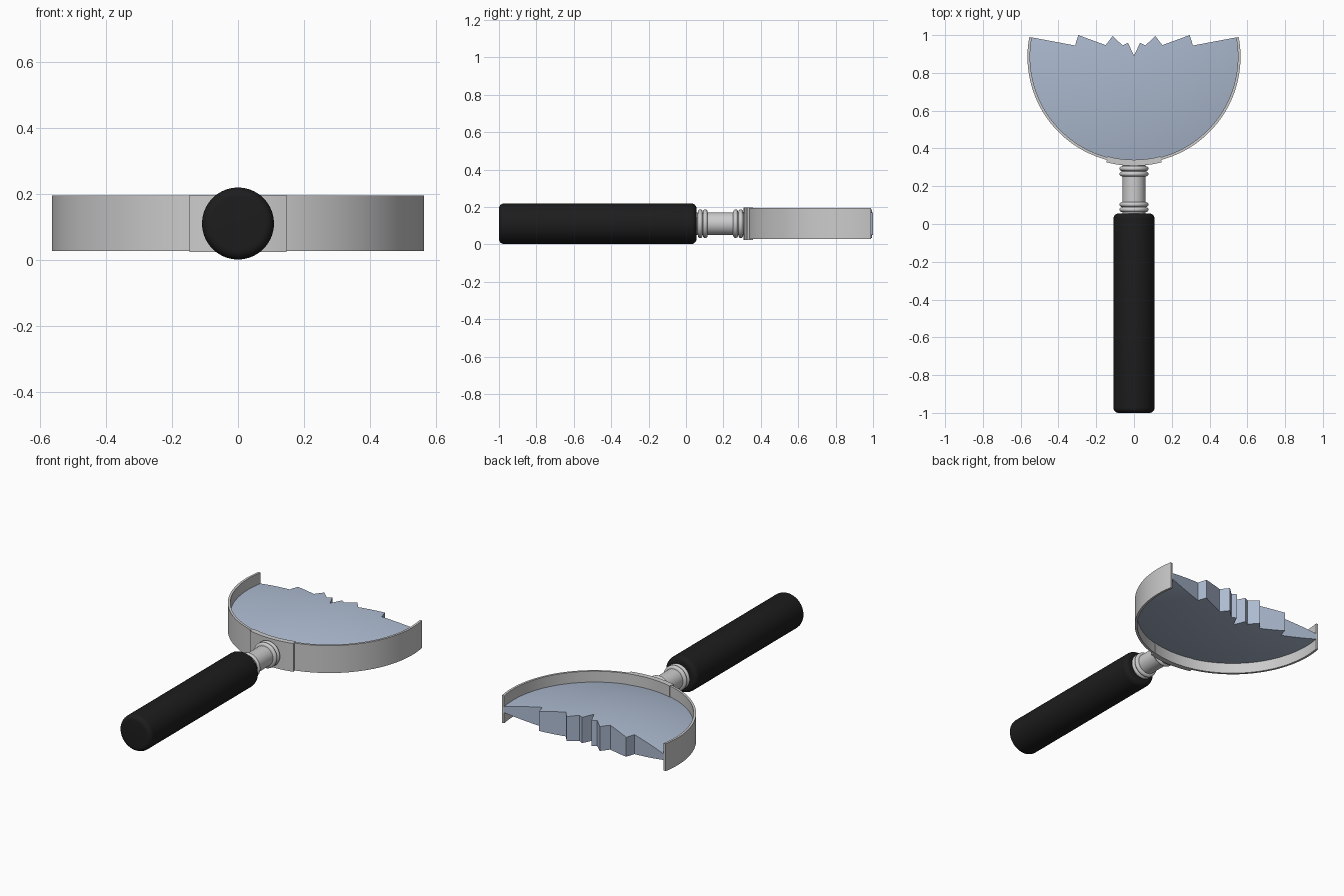
import bpy, bmesh, math

if "Cube" in bpy.data.objects:
    bpy.data.objects.remove(bpy.data.objects["Cube"])

CZ = 0.111            # height of the centre plane
CY = 0.885            # centre of the lens circle


def material(name, rgb):
    m = bpy.data.materials.new(name)
    m.diffuse_color = (*rgb, 1)
    m.use_nodes = True
    m.node_tree.nodes["Principled BSDF"].inputs["Base Color"].default_value = m.diffuse_color
    return m


def finish(name, verts, faces, mat=None, angle=35):
    me = bpy.data.meshes.new(name)
    me.from_pydata(verts, [], faces)
    bm = bmesh.new()
    bm.from_mesh(me)
    bmesh.ops.remove_doubles(bm, verts=bm.verts, dist=1e-5)
    bmesh.ops.recalc_face_normals(bm, faces=bm.faces)
    bm.to_mesh(me)
    bm.free()
    ob = bpy.data.objects.new(name, me)
    bpy.context.collection.objects.link(ob)
    if mat:
        me.materials.append(mat)
    bpy.ops.object.select_all(action='DESELECT')
    ob.select_set(True)
    bpy.context.view_layer.objects.active = ob
    bpy.ops.object.shade_smooth_by_angle(angle=math.radians(angle))
    return ob


def lathe(name, profile, mat=None, n=64):
    """Turn (radius, y) points about the handle axis and cap both ends."""
    verts = [(r * math.cos(2 * math.pi * i / n), y, CZ + r * math.sin(2 * math.pi * i / n))
             for r, y in profile for i in range(n)]
    faces = [(k * n + i, k * n + (i + 1) % n, (k + 1) * n + (i + 1) % n, (k + 1) * n + i)
             for k in range(len(profile) - 1) for i in range(n)]
    last = (len(profile) - 1) * n
    faces += [tuple(range(n)), tuple(range(last, last + n))]
    return finish(name, verts, faces, mat)


def arc_band(name, r_in, r_out, half_angle, z0, z1, n):
    """Curved strap around the lens, centred on the handle side."""
    verts = []
    for i in range(n + 1):
        a = -math.pi / 2 - half_angle + 2 * half_angle * i / n
        for r, z in ((r_in, z0), (r_out, z0), (r_out, z1), (r_in, z1)):
            verts.append((r * math.cos(a), CY + r * math.sin(a), z))
    faces = [(4 * i + j, 4 * i + (j + 1) % 4, 4 * i + 4 + (j + 1) % 4, 4 * i + 4 + j)
             for i in range(n) for j in range(4)]
    faces += [(0, 1, 2, 3), tuple(4 * n + j for j in range(4))]
    return finish(name, verts, faces)


# handle grip with rounded ends
R, B = 0.109, 0.028
rim = [(R - B + B * math.sin(t * math.pi / 12), B - B * math.cos(t * math.pi / 12)) for t in range(7)]
grip = [(r, -1 + d) for r, d in rim] + [(r, 0.056 - d) for r, d in reversed(rim)]
lathe("handle_grip", grip, material("black_grip", (0.012, 0.012, 0.012)))

# metal neck with two pairs of rounded collars
neck = [(0.06, 0.03)]
for y in (0.076, 0.103, 0.265, 0.293):
    for t in range(9):
        a = math.pi * t / 8
        neck.append((0.061 + 0.016 * math.sin(a), y - 0.0132 * math.cos(a)))
neck.append((0.06, 0.318))
lathe("neck", neck)

# broken rim and the strap that joins it to the neck
arc_band("lens_rim", 0.55, 0.564, math.pi / 2 + math.asin(0.105 / 0.564), 0.028, 0.196, 96)
arc_band("rim_bracket", 0.545, 0.577, math.asin(0.147 / 0.577), 0.025, 0.198, 16)

# lens: biconvex glass with a jagged broken edge
LR, FY = 0.552, 0.70
half = [(0.295, 1.0), (0.15, 0.947), (0.113, 0.995), (0.06, 0.945), (0.032, 0.96)]
right = [(0.542, 0.988), (0.312, 0.945)] + half
corners = right + [(0, 0.89)] + [(-x, y) for x, y in reversed(right)]
outline = []
for (x0, y0), (x1, y1) in zip(corners, corners[1:]):
    k = max(2, int(math.hypot(x1 - x0, y1 - y0) / 0.02))
    outline += [(x0 + (x1 - x0) * i / k, y0 + (y1 - y0) * i / k) for i in range(k)]
a0 = math.asin((0.988 - CY) / LR)
for i in range(97):
    a = math.pi - a0 + (math.pi + 2 * a0) * i / 96
    outline.append((LR * math.cos(a), CY + LR * math.sin(a)))


def bulge(x, y):
    d = min(1, (x * x + (y - CY) ** 2) / LR ** 2)
    return 0.018 + 0.062 * (1 - d)


n, rings = len(outline), 14
verts, faces = [], []
for side in (1, -1):
    base = len(verts)
    verts.append((0, FY, CZ + side * bulge(0, FY)))
    for k in range(1, rings + 1):
        for ox, oy in outline:
            x, y = ox * k / rings, FY + (oy - FY) * k / rings
            verts.append((x, y, CZ + side * bulge(x, y)))
    for i in range(n):
        j = (i + 1) % n
        faces.append((base, base + 1 + i, base + 1 + j))
        for k in range(rings - 1):
            p = base + 1 + k * n
            faces.append((p + i, p + j, p + n + j, p + n + i))
top, low = 1 + (rings - 1) * n, 2 + (2 * rings - 1) * n
faces += [(top + i, top + (i + 1) % n, low + (i + 1) % n, low + i) for i in range(n)]
finish("broken_lens", verts, faces, material("lens_glass", (0.42, 0.50, 0.64)))
